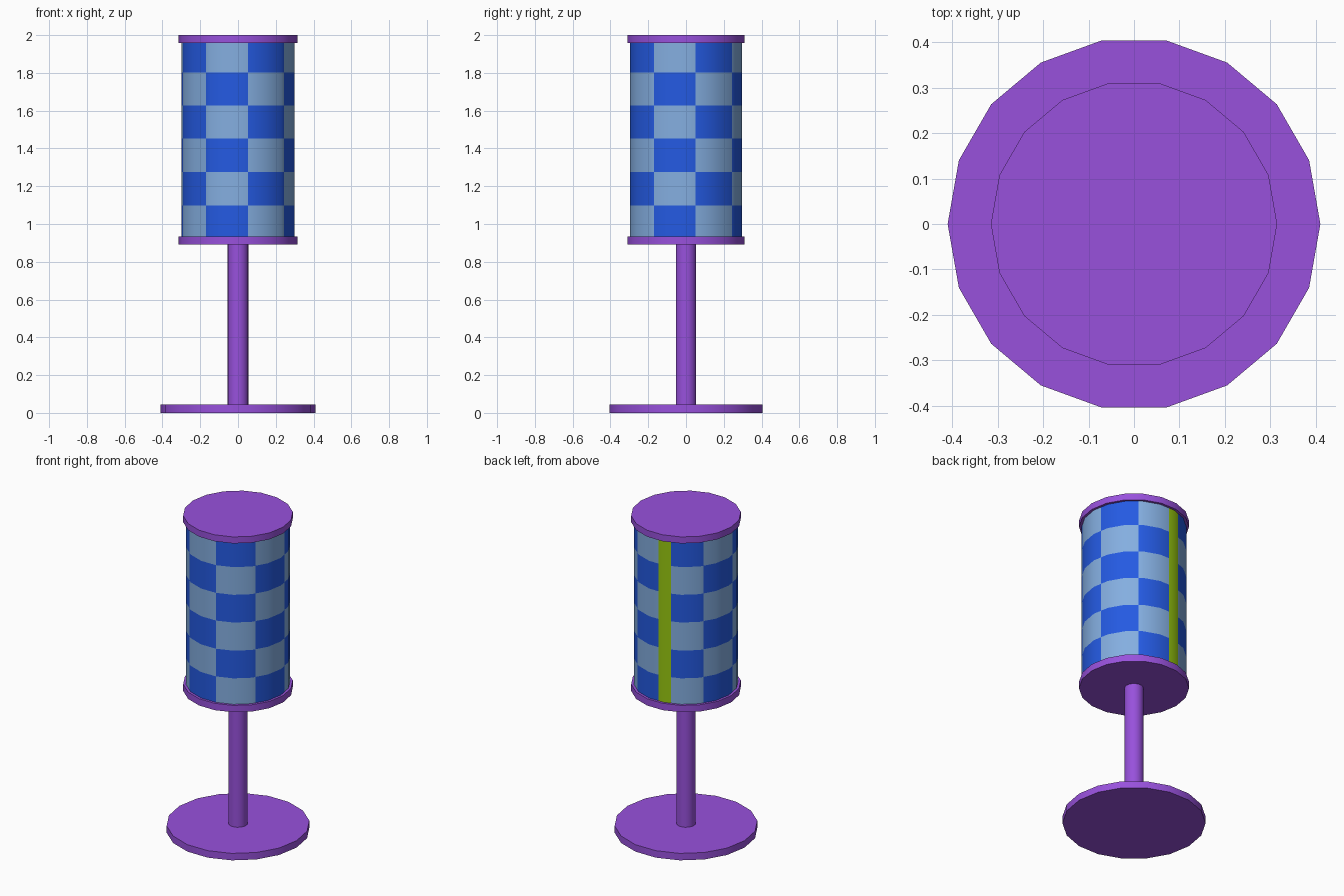
import bpy, bmesh, math

if "Cube" in bpy.data.objects:
    bpy.data.objects.remove(bpy.data.objects["Cube"])

SIDES = 18


def material(name, rgb):
    lin = [((c / 255 + 0.055) / 1.055) ** 2.4 if c > 10 else c / 255 / 12.92 for c in rgb]
    m = bpy.data.materials.new(name)
    m.diffuse_color = (*lin, 1)
    m.use_nodes = True
    m.node_tree.nodes["Principled BSDF"].inputs["Base Color"].default_value = m.diffuse_color
    return m


purple = material("purple", (152, 81, 220))
blue = material("royal blue", (36, 90, 226))
light = material("light blue", (132, 174, 224))
green = material("lime green", (150, 197, 16))


def make_object(name, bm, mats):
    me = bpy.data.meshes.new(name)
    bmesh.ops.recalc_face_normals(bm, faces=bm.faces)
    bm.to_mesh(me)
    bm.free()
    for m in mats:
        me.materials.append(m)
    me.shade_smooth()
    me.set_sharp_from_angle(angle=math.radians(35))
    ob = bpy.data.objects.new(name, me)
    bpy.context.collection.objects.link(ob)
    return ob


def ring_point(a, r):
    """Point at angle a (degrees) on the outline of the 18-sided polygon."""
    step = 360 / SIDES
    d = r * math.cos(math.radians(step / 2)) / math.cos(math.radians(a % step - step / 2))
    return d * math.cos(math.radians(a)), d * math.sin(math.radians(a))


def disc(name, r, z0, z1):
    bm = bmesh.new()
    base = [bm.verts.new((*ring_point(i * 360 / SIDES, r), z0)) for i in range(SIDES)]
    face = bm.faces.new(base)
    new = bmesh.ops.extrude_face_region(bm, geom=[face])["geom"]
    top = [v for v in new if isinstance(v, bmesh.types.BMVert)]
    bmesh.ops.translate(bm, verts=top, vec=(0, 0, z1 - z0))
    return make_object(name, bm, [purple])


# Base, pole and the two end caps
disc("base", 0.41, 0.0, 0.044)
disc("pole", 0.055, 0.044, 0.892)
disc("lower_cap", 0.315, 0.892, 0.935)
disc("upper_cap", 0.315, 1.959, 2.0)

# Chequered drum: 8 columns by 6 rows, with a green strip over the seam
SEAM, STRIP = 100, (93, 108)
angles = sorted({i * 20 for i in range(SIDES)} | {(10 + 45 * i) % 360 for i in range(8)} | set(STRIP))
heights = [0.935, 1.099, 1.274, 1.452, 1.627, 1.802, 1.959]
bm = bmesh.new()
rings = [[bm.verts.new((*ring_point(a, 0.30), z)) for a in angles] for z in heights]
n = len(angles)
for row in range(6):
    for i in range(n):
        j = (i + 1) % n
        f = bm.faces.new((rings[row][i], rings[row][j], rings[row + 1][j], rings[row + 1][i]))
        mid = (angles[i] + (angles[j] if j else 360)) / 2
        column = int(((mid - SEAM) % 360) // 45)
        if STRIP[0] < mid < STRIP[1]:
            f.material_index = 2
        else:
            f.material_index = (column + row + 1) % 2
bm.faces.new(rings[0])
bm.faces.new(rings[-1])
make_object("chequered_drum", bm, [blue, light, green])
